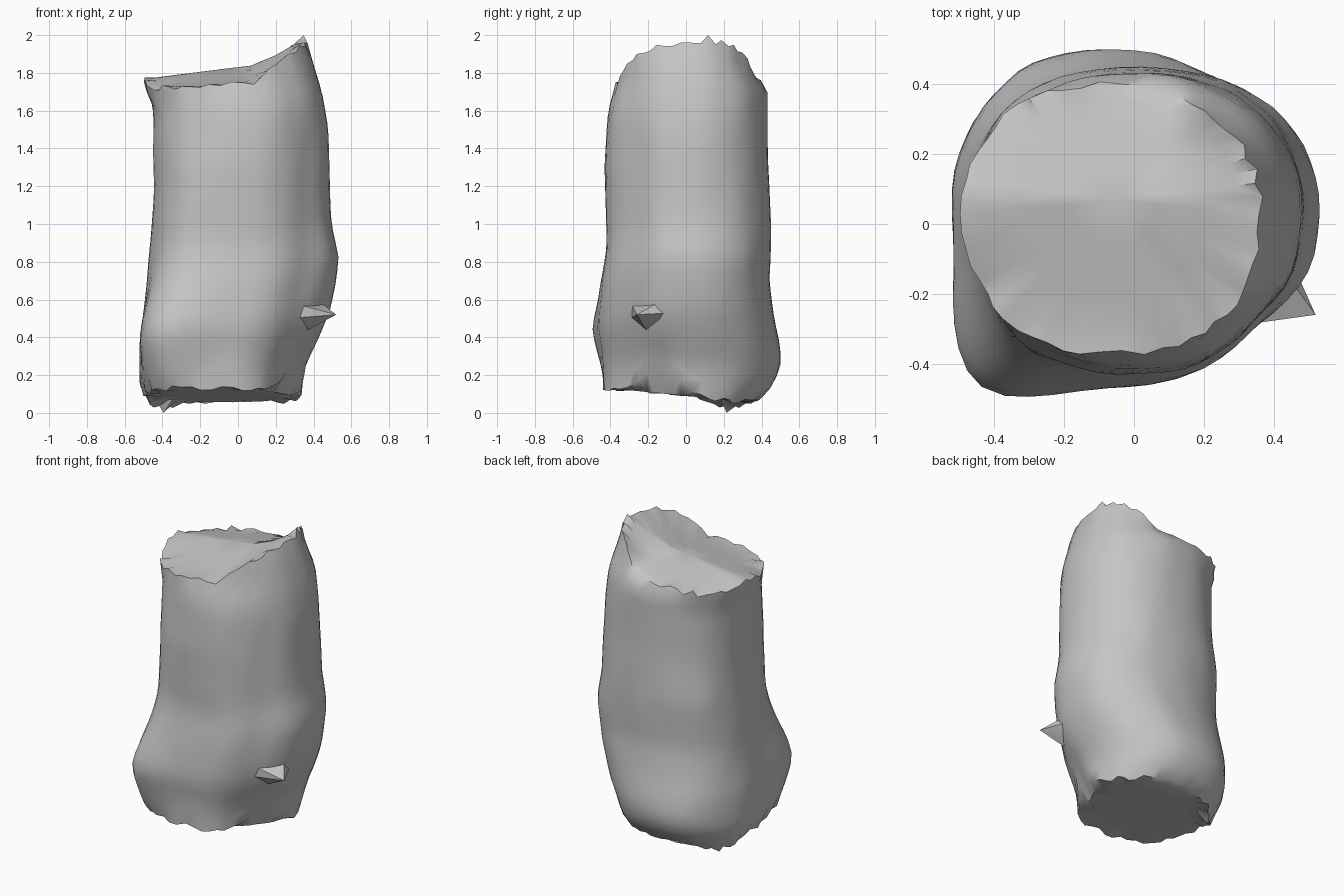
import bpy, bmesh, random
from math import sin, cos, tau, pi, exp, radians, copysign
from mathutils import Vector, noise

random.seed(4)
cube = bpy.data.objects.get("Cube")
if cube:
    bpy.data.objects.remove(cube)

grey = bpy.data.materials.new("weathered_grey")
grey.use_nodes = True
colour = (0.56, 0.56, 0.56, 1)
grey.diffuse_color = colour
grey.node_tree.nodes["Principled BSDF"].inputs["Base Color"].default_value = colour

SEGS, RINGS = 56, 26

# Outline of the trunk on each side as (height, reach)
RIGHT = [(.05, -.48), (.15, -.52), (.4, -.52), (.7, -.48), (.9, -.46), (1.2, -.445), (1.62, -.45), (1.74, -.5)]
LEFT = [(.05, .33), (.25, .36), (.4, .43), (.55, .49), (.7, .52), (.82, .53), (1, .495), (1.2, .49), (1.5, .475),
        (1.7, .445), (1.85, .4), (1.98, .36)]
FRONT = [(.1, -.43), (.3, -.44), (.45, -.46), (.7, -.445), (.9, -.42), (1.3, -.43), (1.6, -.41), (1.76, -.37)]
BACK = [(0, .31), (.12, .44), (.23, .5), (.35, .5), (.5, .47), (.7, .44), (1, .45), (1.3, .435), (1.7, .43), (1.85, .37)]


def lerp_profile(profile, z):
    if z <= profile[0][0]:
        return profile[0][1]
    for (z0, a), (z1, b) in zip(profile, profile[1:]):
        if z <= z1:
            return a + (b - a) * (z - z0) / (z1 - z0)
    return profile[-1][1]


def bump(value, centre, width):
    return exp(-((value - centre) / width) ** 2)


def angle_bump(a, degrees, width):
    return bump((a - radians(degrees) + pi) % tau - pi, 0, radians(width))


def fade(z, level, steepness):
    return 1 / (1 + exp((z - level) * steepness))


def squared(value):
    return copysign(abs(value) ** .9, value)


def side_point(a, z):
    """Point on the bark at an angle and height."""
    r, l, f, b = (lerp_profile(p, z) for p in (RIGHT, LEFT, FRONT, BACK))
    cx, cy = (r + l) / 2, .03
    x = squared(cos(a)) * (l - r) / 2
    y = squared(sin(a)) * ((b - cy) if sin(a) > 0 else (cy - f))
    # knob on the right front, flatter left front, hollow root, fine unevenness
    swell = 1 + .27 * bump(z, .42, .3) * angle_bump(a, 230, 23)
    swell += .06 * bump(z, 1.15, .45) * angle_bump(a, 225, 22)
    swell += .05 * bump(z, .95, .25) * angle_bump(a, 135, 25)
    swell -= .08 * fade(z, 1.5, 8) * angle_bump(a, 315, 20)
    swell -= .1 * fade(z, .36, 16) * angle_bump(a, -22, 13)
    swell += .015 * noise.noise(Vector((cos(a) * 3, sin(a) * 3, z * 3)))
    return Vector((cx + x * swell, cy + y * swell, z))


def top_height(x, y):
    """Slanted cut with a ridge running from side to side."""
    ridge = lerp_profile([(-.5, 1.77), (.12, 1.845), (.24, 1.92), (.34, 1.975)], x)
    return ridge - lerp_profile([(.1, .21), (.3, .12)], x) * abs(y - .07)


def bottom_height(a, y):
    return (.09 - .1 * y + .13 * angle_bump(a, -22, 20) + .03 * angle_bump(a, 80, 25)
            - .045 * angle_bump(a, 143, 17))


def add_cap(bm, rim, height, centre, flip):
    """Close a rim with shrinking rings that follow a height rule."""
    previous = rim
    for scale in (.85, .6, .3):
        ring = []
        for v in rim:
            p = centre.lerp(v.co, scale)
            ring.append(bm.verts.new((p.x, p.y, height(p))))
        stitch(bm, previous, ring, flip)
        previous = ring
    hub = bm.verts.new((centre.x, centre.y, height(centre)))
    for i in range(SEGS):
        bm.faces.new((previous[i], previous[(i + 1) % SEGS], hub))


def stitch(bm, a, b, flip=False):
    for i in range(SEGS):
        j = (i + 1) % SEGS
        quad = (a[i], a[j], b[j], b[i])
        bm.faces.new(quad[::-1] if flip else quad)


def finish(name, bm, angle):
    bmesh.ops.recalc_face_normals(bm, faces=bm.faces)
    mesh = bpy.data.meshes.new(name)
    bm.to_mesh(mesh)
    bm.free()
    obj = bpy.data.objects.new(name, mesh)
    bpy.context.collection.objects.link(obj)
    mesh.materials.append(grey)
    bpy.ops.object.select_all(action='DESELECT')
    obj.select_set(True)
    bpy.context.view_layer.objects.active = obj
    bpy.ops.object.shade_smooth_by_angle(angle=radians(angle))


# Trunk: bark rings between two ragged rims
bm = bmesh.new()
rings = [[] for _ in range(RINGS + 1)]
for s in range(SEGS):
    a = tau * s / SEGS
    guess = side_point(a, 1.76 + .2 * max(0, cos(a)) ** 2)
    top = top_height(guess.x, guess.y) + random.uniform(-.02, .02)
    low = bottom_height(a, side_point(a, .12).y) + random.uniform(-.015, .015)
    for k in range(RINGS + 1):
        p = side_point(a, low + (top - low) * k / RINGS)
        if k in (0, RINGS):
            p.xy *= random.uniform(.97, 1.015)
        rings[k].append(bm.verts.new(p))
for lower, upper in zip(rings, rings[1:]):
    stitch(bm, lower, upper)
# Tallest splinter and lowest root tip
max(rings[-1], key=lambda v: v.co.z).co.z = 2
min(rings[0], key=lambda v: v.co.z).co.z = 0
add_cap(bm, rings[-1], lambda p: top_height(p.x, p.y), Vector((-.06, .07, 1.83)), False)
add_cap(bm, rings[0], lambda p: .09 - .1 * p.y, Vector((-.08, .03, .08)), True)
finish("trunk", bm, 45)

# Broken branch stub low on the left front
bm = bmesh.new()
tip = bm.verts.new((.52, -.26, .52))
base = []
for i in range(7):
    a = tau * i / 7
    reach = .1 if i % 2 else .06
    base.append(bm.verts.new((.37 + .06 * cos(a), -.18 + .12 * cos(a), .53 + reach * sin(a))))
for i in range(7):
    bm.faces.new((base[i], base[(i + 1) % 7], tip))
bm.faces.new(base[::-1])
finish("branch_stub", bm, 30)
